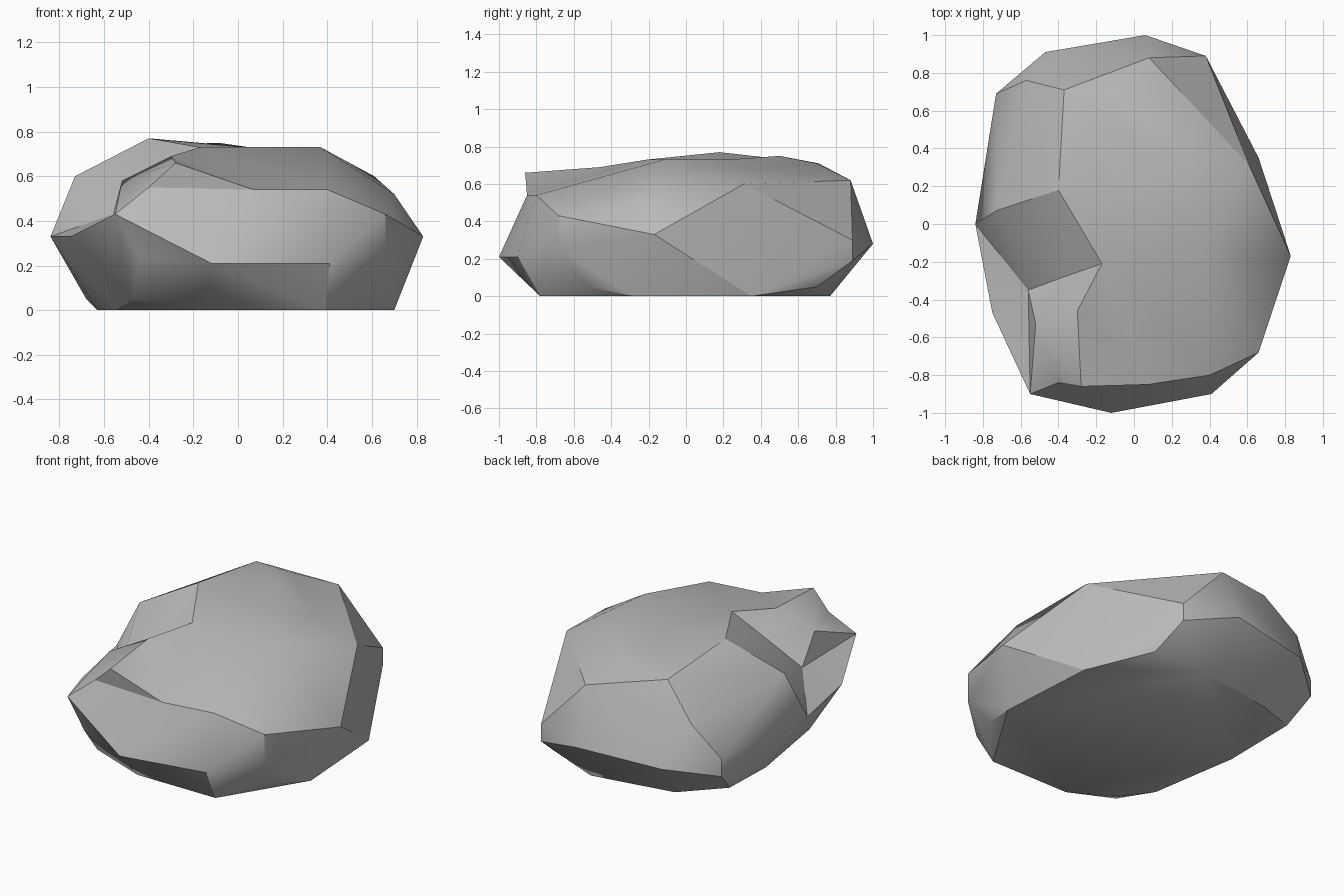
import bpy
import bmesh
import math
from mathutils import Vector

default_cube = bpy.data.objects.get("Cube")
if default_cube:
    bpy.data.objects.remove(default_cube, do_unlink=True)

# Corner points of the boulder, grouped from the ground up
base_outline = [(.12, .77), (-.4, .68), (-.63, .11), (-.54, -.45), (-.4, -.63),
                (-.15, -.78), (.39, -.78), (.7, -.28), (.66, .35)]
chipped_corners = [(.63, -.52), (.43, .7), (-.47, -.72), (-.68, .54)]
belt = [(.83, -.17, .33), (.66, -.68, .43), (.66, -.68, .25), (.41, -.9, .21),
        (-.12, -1, .21), (-.44, -.89, .24), (-.55, -.9, .43), (-.75, -.47, .33),
        (-.84, 0, .33), (-.73, .69, .3), (-.73, .69, .19), (-.47, .91, .25),
        (.06, 1, .28), (.38, .89, .3), (.38, .89, .19)]
shoulder = [(.7, -.2, .52), (.61, .31, .6), (.08, .88, .62), (-.57, .76, .5),
            (-.73, .07, .6), (.4, -.8, .54), (.07, -.85, .54)]
crown = [(-.11, .7, .71), (-.37, .71, .71), (.37, -.12, .73),
         (-.4, .18, .77), (-.31, .4, .74), (-.09, .5, .75)]
# Points of the broken notch and the shallow saddle, where the surface dips
dips = [(-.17, -.21, .73), (-.37, -.28, .58), (-.56, -.35, .43), (-.52, -.53, .58),
        (-.3, -.46, .69), (-.28, -.86, .66), (-.4, -.84, .55),
        (.05, .22, .73), (.28, .35, .67)]

HEART = Vector((0, 0, .3))
SPREAD = Vector((.75, .9, .4))


def direction(point):
    """Direction from the heart of the stone, evened out to a sphere."""
    offset = point - HEART
    return Vector(a / b for a, b in zip(offset, SPREAD)).normalized()


def opposite(face, edge):
    return next(v for v in face.verts if v not in edge.verts)


def can_flip(edge, dip_verts):
    """True for a hollow edge that can be turned into a ridge."""
    if len(edge.link_faces) != 2 or any(v in dip_verts for v in edge.verts):
        return False
    first, second = edge.link_faces
    p, q = opposite(first, edge), opposite(second, edge)
    a, b = edge.verts
    first.normal_update()
    if (q.co - a.co).dot(first.normal) < .001:
        return False
    divider = (p.co - HEART).cross(q.co - HEART)
    return divider.dot(a.co - HEART) * divider.dot(b.co - HEART) < 0


def wrap_skin(bm, solid_points, dip_points):
    """Stretch a triangle skin over every point, seen from the heart."""
    true_place = {}
    dip_verts = set()
    for point in solid_points + dip_points:
        point = Vector(point)
        vert = bm.verts.new(direction(point))
        true_place[vert] = point
        if len(true_place) > len(solid_points):
            dip_verts.add(vert)
    bmesh.ops.convex_hull(bm, input=list(bm.verts))
    bmesh.ops.recalc_face_normals(bm, faces=list(bm.faces))
    for vert, point in true_place.items():
        vert.co = point
    bm.normal_update()
    # Turn hollow diagonals outward everywhere but in the dips
    for _ in range(100):
        edge = next((e for e in bm.edges if can_flip(e, dip_verts)), None)
        if edge is None or bmesh.utils.edge_rotate(edge, False) is None:
            break
        bm.normal_update()


# Stone colour
stone = bpy.data.materials.new("grey_stone")
stone.use_nodes = True
grey = (.5, .5, .5, 1)
stone.diffuse_color = grey
shader = next(n for n in stone.node_tree.nodes if n.type == 'BSDF_PRINCIPLED')
shader.inputs["Base Color"].default_value = grey
shader.inputs["Roughness"].default_value = .9

# Boulder
solid = [(x, y, 0) for x, y in base_outline]
solid += [(x, y, .05) for x, y in chipped_corners]
solid += belt + shoulder + crown
bm = bmesh.new()
wrap_skin(bm, solid, dips)
bmesh.ops.recalc_face_normals(bm, faces=list(bm.faces))

# Soft facets with crisp broken edges
for face in bm.faces:
    face.smooth = True
for edge in bm.edges:
    edge.smooth = edge.calc_face_angle(math.pi) < math.radians(30)

mesh = bpy.data.meshes.new("boulder")
bm.to_mesh(mesh)
bm.free()
mesh.materials.append(stone)
boulder = bpy.data.objects.new("boulder", mesh)
bpy.context.scene.collection.objects.link(boulder)
